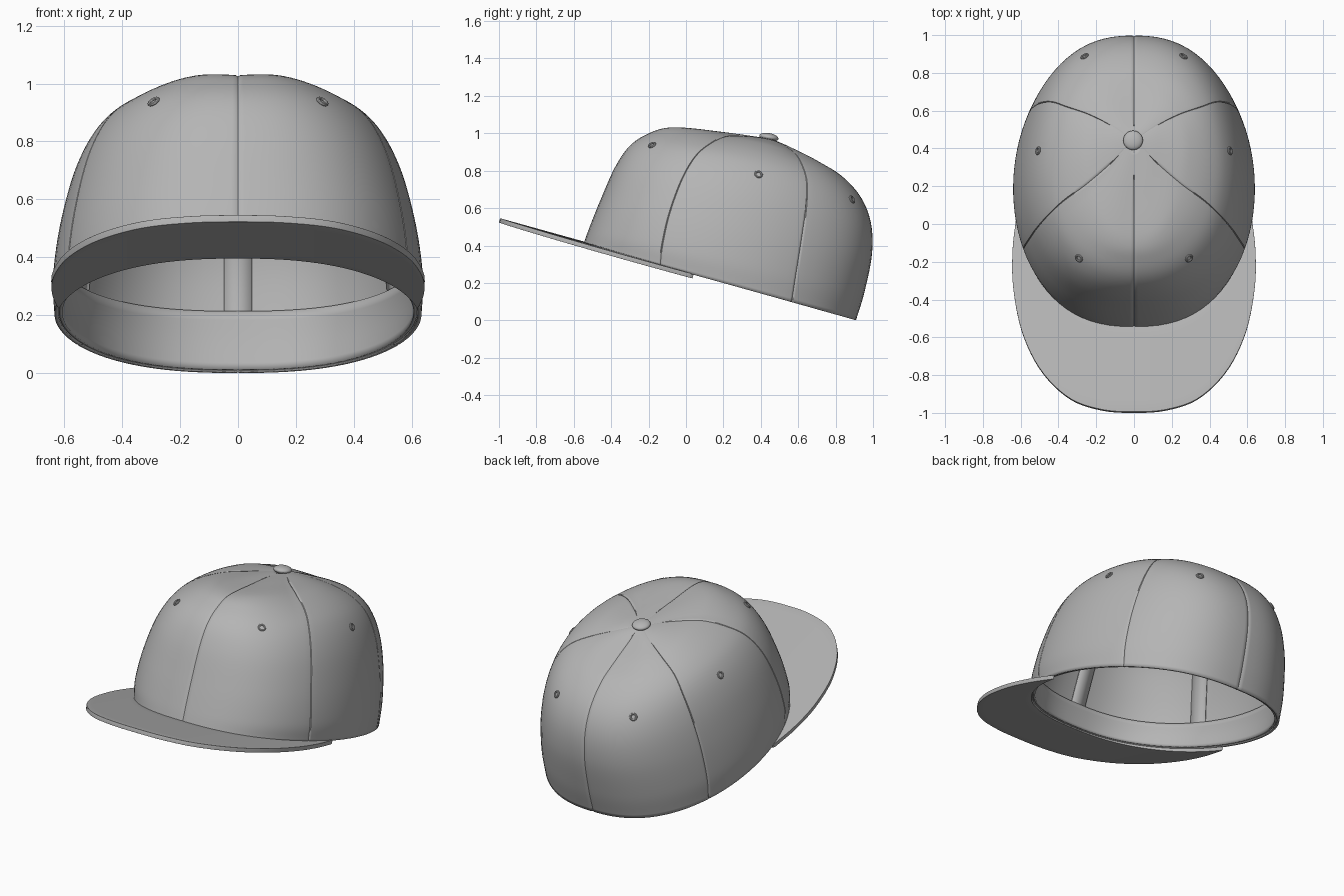
import bpy, bmesh, math
from mathutils import Vector

if "Cube" in bpy.data.objects:
    bpy.data.objects.remove(bpy.data.objects["Cube"])

# Crown levels, rim to apex: front y,z | side x,y,z | back y,z
LEVELS = [
    (-.55, .405, .635, .18, .205, .91, .0),
    (-.52, .49, .64, .19, .33, .955, .15),
    (-.46, .64, .615, .22, .51, .995, .35),
    (-.38, .82, .565, .27, .69, .99, .52),
    (-.30, .935, .495, .32, .82, .935, .66),
    (-.20, 1.00, .405, .36, .895, .83, .775),
    (-.08, 1.03, .275, .40, .945, .70, .85),
    (.15, 1.01, .13, .43, .965, .56, .92),
    (.40, .98, .03, .44, .972, .475, .965),
]
SEAMS = [0, 58, 116, 180, 244, 302, 360]

cloth = bpy.data.materials.new("grey_cloth")
cloth.diffuse_color = (.46, .46, .46, 1)
cloth.use_nodes = True
cloth.node_tree.nodes["Principled BSDF"].inputs["Base Color"].default_value = cloth.diffuse_color


def spline(pts, t):
    """Catmull-Rom through tuples, t in 0..len-1"""
    n = len(pts) - 1
    i = max(0, min(n - 1, int(t)))
    f = t - i
    b, c = pts[i], pts[i + 1]
    a = pts[i - 1] if i else [2 * p - q for p, q in zip(b, c)]
    d = pts[i + 2] if i + 2 <= n else [2 * q - p for p, q in zip(b, c)]
    return [.5 * (2 * q + (r - p) * f + (2 * p - 5 * q + 4 * r - s) * f * f
                  + (3 * q - p - 3 * r + s) * f ** 3) for p, q, r, s in zip(a, b, c, d)]


def base(t, deg):
    fy, fz, sx, sy, sz, by, bz = spline(LEVELS, t)
    c, s = math.cos(math.radians(deg)), math.sin(math.radians(deg))
    x = math.copysign(abs(s) ** .82, s) * sx
    y = sy + (by - fy) / 2 * c + ((by + fy) / 2 - sy) * c * c
    z = sz + (bz - fz) / 2 * c + ((bz + fz) / 2 - sz) * c * c
    # soft panel puff near the top
    z += .008 * abs(math.sin(math.radians(3 * deg))) * max(0, 1 - abs(t - 6) / 2)
    return Vector((x, y, z))


def normal(t, deg):
    e = .02
    n = (base(t + e, deg) - base(t - e, deg)).cross(base(t, deg + .5) - base(t, deg - .5)).normalized()
    return n if n.dot(base(t, deg) - Vector((0, .2, .4))) > 0 else -n


def surf(t, deg, off):
    return base(t, deg) + normal(t, deg) * off


def finish(ob):
    """Smooth shading and cloth colour"""
    bpy.ops.object.select_all(action='DESELECT')
    ob.select_set(True)
    bpy.context.view_layer.objects.active = ob
    bpy.ops.object.shade_smooth_by_angle(angle=math.radians(40))
    ob.data.materials.append(cloth)


def sheet(name, rows, closed, thick, bevel=0):
    """Grid of points turned into a thick smooth sheet"""
    bm = bmesh.new()
    vs = [[bm.verts.new(p) for p in r] for r in rows]
    n = len(rows[0])
    for a, b in zip(vs, vs[1:]):
        for j in range(n if closed else n - 1):
            k = (j + 1) % n
            bm.faces.new((a[j], a[k], b[k], b[j]))
    bmesh.ops.recalc_face_normals(bm, faces=bm.faces)
    me = bpy.data.meshes.new(name)
    bm.to_mesh(me)
    bm.free()
    ob = bpy.data.objects.new(name, me)
    bpy.context.collection.objects.link(ob)
    m = ob.modifiers.new("thickness", 'SOLIDIFY')
    m.thickness, m.offset = thick, 0
    finish(ob)
    if bevel:  # goes before the smoothing modifier's result is needed
        m = ob.modifiers.new("round_edge", 'BEVEL')
        m.width, m.segments, m.limit_method, m.angle_limit = bevel, 4, 'ANGLE', math.radians(50)
        ob.modifiers.move(len(ob.modifiers) - 1, 1)
    return ob


# Crown: six panels with narrow grooves, kept even in width towards the apex
rows = []
for i in range(57):
    t = i / 7
    k = min(2.9, max(1, .5 / spline(LEVELS, t)[2]))
    row = []
    for a, b in zip(SEAMS, SEAMS[1:]):
        span = b - a
        offs = [0, .5 * k, 1.1 * k] + [4 + (span - 8) * j / 13 for j in range(14)]
        offs += [span - 1.1 * k, span - .5 * k]
        row += [surf(t, a + o, -.013 if o == 0 else -.008) for o in offs]
    rows.append(row)
sheet("crown", rows, True, .014)

# Sweatband inside the rim
rows = [[surf(.03 + 1.27 * i / 8, a, -.023) for a in range(0, 360, 4)] for i in range(9)]
sheet("sweatband", rows, True, .012)

# Seam tapes inside the crown
for a in SEAMS[:-1]:
    rows = []
    for i in range(29):
        t = 1 + 5.8 * i / 28
        side = (base(t, a + 1) - base(t, a - 1)).normalized()
        mid = surf(t, a, -.021)
        w = min(.048, spline(LEVELS, t)[2] * .25)
        rows.append([mid + side * (w * k) for k in (-1, 0, 1)])
    sheet("seam_tape", rows, False, .006)

# Brim: crescent between the rim and the outer outline
half = [(.625, .02), (.643, -.15), (.638, -.35), (.59, -.58), (.49, -.78), (.34, -.925), (.17, -.985)]
outline = half + [(0, -.997)] + [(-x, y) for x, y in reversed(half)]
cols = []
for i in range(73):
    u = i / 72
    inner = base(0, 102 + 156 * u)
    ox, oy = spline(outline, u * (len(outline) - 1))
    col = []
    for j in range(9):
        v = j / 8
        x, y = inner.x * .99 * (1 - v) + ox * v, (inner.y + .01) * (1 - v) + oy * v
        col.append(Vector((x, y, .245 - .278 * y + .012 * (1 - (x / .645) ** 2))))
    cols.append(col)
sheet("brim", cols, False, .024, .011)

# Button on top
bpy.ops.mesh.primitive_uv_sphere_add(segments=32, ring_count=16, radius=1, location=(-.005, .443, .979),
                                     rotation=(math.radians(-10), 0, 0))
button = bpy.context.object
button.name = "button"
button.scale = (.052, .052, .022)
finish(button)

# Eyelets, one per panel
for deg, t in ((147, 4.2), (83, 3.8), (26, 3.75)):
    for a in (deg, -deg):
        bpy.ops.mesh.primitive_torus_add(major_radius=.017, minor_radius=.006, major_segments=24,
                                         minor_segments=8, location=surf(t, a, .001))
        eye = bpy.context.object
        eye.name = "eyelet"
        eye.rotation_euler = normal(t, a).to_track_quat('Z', 'Y').to_euler()
        finish(eye)
